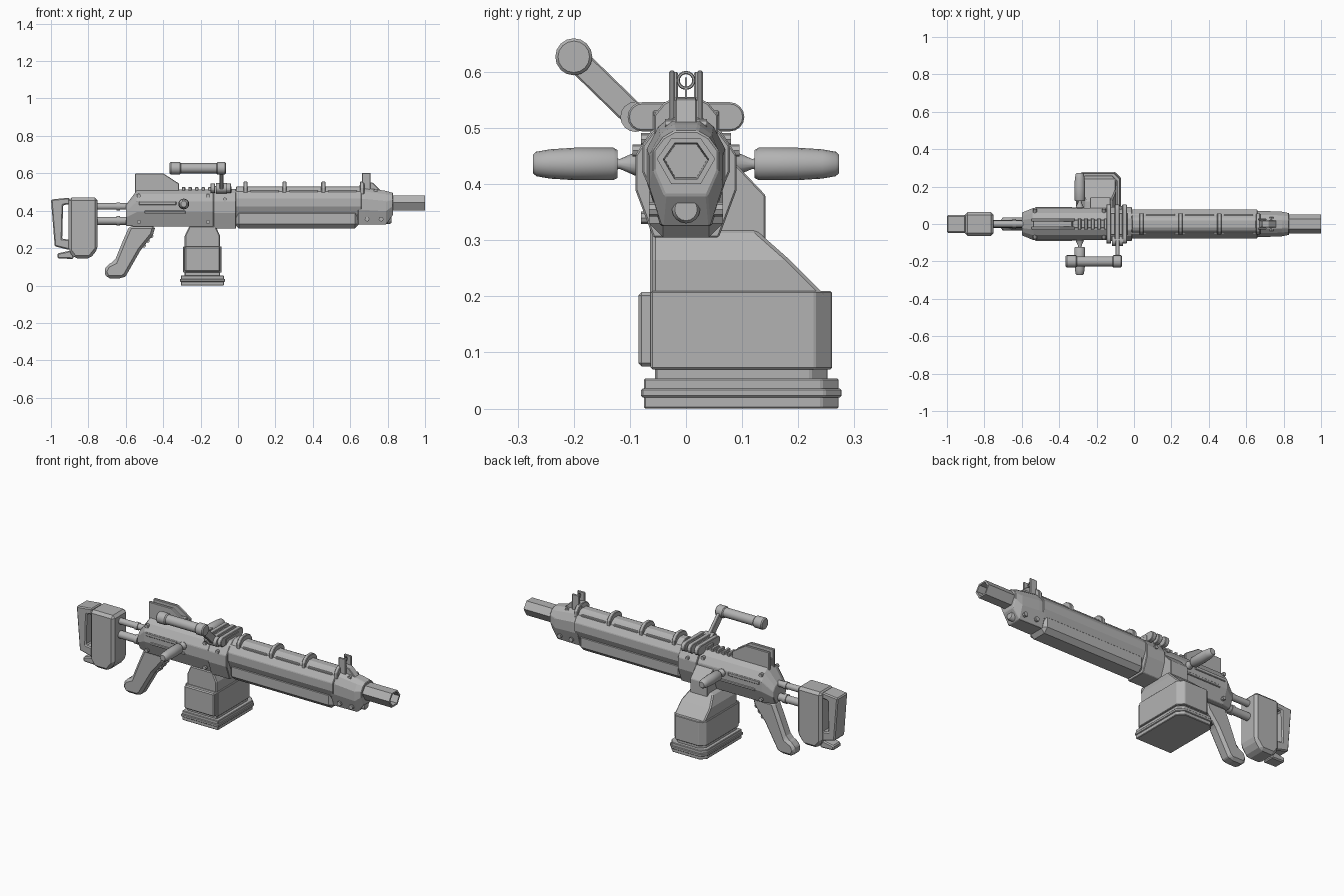
import bpy, bmesh, math
from mathutils import Vector

if "Cube" in bpy.data.objects:
    bpy.data.objects.remove(bpy.data.objects["Cube"])

# One plain grey material for everything
GREY = (.45, .45, .45, 1)
grey = bpy.data.materials.new("plain grey")
grey.use_nodes = True
grey.diffuse_color = GREY
grey.node_tree.nodes["Principled BSDF"].inputs["Base Color"].default_value = GREY

SIDES = (-1, 1)
FINE, SOFT, ROUND = .003, .006, .015


def loft(name, rings, bevel=None, smooth=False):
    """Skin a list of matching point rings and cap both ends."""
    bm = bmesh.new()
    rows = [[bm.verts.new(point) for point in ring] for ring in rings]
    for near, far in zip(rows, rows[1:]):
        for i in range(len(near)):
            bm.faces.new((near[i - 1], near[i], far[i], far[i - 1]))
    bm.faces.new(rows[0])
    bm.faces.new(rows[-1])
    bmesh.ops.recalc_face_normals(bm, faces=bm.faces)
    mesh = bpy.data.meshes.new(name)
    bm.to_mesh(mesh)
    bm.free()
    mesh.materials.append(grey)
    part = bpy.data.objects.new(name, mesh)
    bpy.context.collection.objects.link(part)
    if bevel:
        modifier = part.modifiers.new("Bevel", "BEVEL")
        modifier.width = bevel
        modifier.limit_method = "ANGLE"
    if smooth:
        bpy.ops.object.select_all(action="DESELECT")
        part.select_set(True)
        bpy.context.view_layer.objects.active = part
        bpy.ops.object.shade_smooth_by_angle(angle=math.radians(35))
    return part


def box(name, x, y, z, bevel=FINE):
    """Box between limits given for each axis."""
    corners = [(x[0], y[0]), (x[1], y[0]), (x[1], y[1]), (x[0], y[1])]
    return loft(name, [[(a, b, height) for a, b in corners] for height in z], bevel)


def plate(name, outline, y, bevel=FINE):
    """Side outline in x and z, given thickness across y."""
    return loft(name, [[(a, depth, b) for a, b in outline] for depth in y], bevel)


def rod(name, start, end, radius, profile=((0, 1), (1, 1)), sides=16):
    """Round part; the profile holds (fraction along, radius factor) pairs."""
    start, end = Vector(start), Vector(end)
    u = (end - start).orthogonal().normalized()
    v = (end - start).normalized().cross(u)
    spokes = [u * math.cos(turn) + v * math.sin(turn)
              for turn in (math.tau * i / sides for i in range(sides))]
    return loft(name, [[start.lerp(end, along) + spoke * radius * factor for spoke in spokes]
                       for along, factor in profile], smooth=True)


def mirrored(x, half):
    """Close a half section across the centre plane at position x."""
    return [(x, y, z) for y, z in half] + [(x, -y, z) for y, z in reversed(half)]


def shell(x, width, top, bottom):
    """Faceted housing section: narrow roof, sloped shoulders, tapered belly."""
    tall = top - bottom
    return mirrored(x, [(width * .35, top), (width * .7, top - tall * .1),
                        (width, top - tall * .3), (width, top - tall * .6),
                        (width * .65, bottom)])


def bar(name, start, end, width, top, bottom, bevel=FINE):
    """Straight length of the faceted housing section."""
    return loft(name, [shell(x, width, top, bottom) for x in (start, end)], bevel)


def bolt(name, x, z, reach, radius=.011):
    """Bolt running through the body, showing on both sides."""
    rod(name, (x, -reach, z), (x, reach, z), radius, sides=8)


# Receiver
loft("receiver", [shell(-.6, width=.06, top=.43, bottom=.32),
                  shell(-.54, width=.085, top=.51, bottom=.315),
                  shell(-.13, width=.085, top=.51, bottom=.315)], FINE)
bar("receiver_front", -.13, -.01, width=.09, top=.515, bottom=.305)
for side in SIDES:
    box("receiver_strip", x=(-.53, -.33), y=(side * .08, side * .09), z=(.43, .45))
    box("receiver_panel", x=(-.5, -.28), y=(side * .07, side * .088), z=(.385, .4))
for x in (-.53, -.16):
    bolt("receiver_upper_bolt", x, z=.48, reach=.08)
    bolt("receiver_lower_bolt", x, z=.34, reach=.08)
bolt("receiver_front_bolt", x=-.07, z=.46, reach=.095)

# Rear sight and top rail
sight_outline = [(-.55, .49), (-.55, .6), (-.4, .6), (-.315, .545), (-.315, .49)]
for side in SIDES:
    plate("rear_sight_plate", sight_outline, y=(side * .014, side * .03))
box("rear_sight_floor", x=(-.54, -.33), y=(-.02, .02), z=(.49, .55))
box("top_rail", x=(-.33, -.13), y=(-.022, .022), z=(.49, .513))
for i in range(5):
    x = -.3 + i * .035
    box("rail_tooth", x=(x, x + .018), y=(-.03, .03), z=(.5, .527))

# Latch bars across the top, with round ends
for x in (-.135, -.09, -.05):
    arc = [math.pi * (i / 8 - .5) for i in range(9)]
    half = [(.078 + .026 * math.cos(turn), .52 + .026 * math.sin(turn)) for turn in arc]
    loft("latch_bar", [mirrored(x + shift * .013, half) for shift in SIDES], FINE)
box("latch_core", x=(-.135, -.035), y=(-.06, .06), z=(.49, .532))

# Carry handle on its swung arm
hub, elbow = Vector((-.088, -.2, .627)), Vector((-.088, -.09, .52))
rod("carry_handle", hub - Vector((.27, 0, 0)), hub, radius=.027)
for name, x, length in (("carry_handle_cap", -.365, .06), ("carry_handle_hub", -.115, .05)):
    rod(name, (x, hub.y, hub.z), (x + length, hub.y, hub.z), radius=.033,
        profile=((0, .85), (.1, 1), (.9, 1), (1, .85)))
across = (elbow - hub).cross(Vector((1, 0, 0))).normalized() * .022
thick = Vector((.01, 0, 0))
loft("carry_handle_arm", [[end + across + thick, end - across + thick,
                           end - across - thick, end + across - thick]
                          for end in (hub, elbow)], FINE)
rod("carry_handle_pivot", elbow - thick * 3, elbow + thick * 3, radius=.027)

# Side handles with tapered necks
for side in SIDES:
    x, z = -.29, .436
    rod("side_handle_neck", (x, side * .07, z), (x, side * .13, z), radius=.022,
        profile=((0, .8), (.3, 1), (.8, .4), (1, .5)))
    rod("side_handle", (x, side * .122, z), (x, side * .273, z), radius=.029,
        profile=((0, .85), (.05, 1), (.5, 1), (.8, .9), (.96, .75), (1, .55)))


# Magazine
def magazine_layer(name, inset, z, corner=.03):
    """Chamfered slab following the magazine outline."""
    left, right = -.31 + inset, -.07 - inset
    near, far = -.08 + inset, .277 - inset
    outline = [(left, near), (right, near), (right, far - corner),
               (right - corner, far), (left + corner, far), (left, far - corner)]
    loft(name, [[(x, y, height) for x, y in outline] for height in z], FINE)


magazine_layer("magazine_box", inset=.017, z=(.07, .21))
magazine_layer("magazine_waist", inset=.025, z=(.05, .08))
magazine_layer("magazine_base", inset=.005, z=(0, .054))
magazine_layer("magazine_base_band", inset=0, z=(.02, .036))
box("magazine_front_panel", x=(-.285, -.095), y=(-.085, -.05), z=(.075, .208), bevel=SOFT)
loft("magazine_shoulder", [[(-.19 - wide, -.06, z), (-.19 + wide, -.06, z),
                            (-.19 + wide, far, z), (-.19 - wide, far, z)]
                           for wide, far, z in ((.095, .25, .2), (.095, .185, .265), (.07, .125, .318))],
     SOFT)
feed_outline = [(.03, .3), (.142, .3), (.142, .38), (.085, .44), (.03, .44)]
loft("feed_cover", [[(x, y, z) for y, z in feed_outline] for x in (-.235, -.125)], FINE)

# Shroud, handguard and rings
bar("shroud", -.02, .66, width=.078, top=.515, bottom=.36)
bar("upper_tube", -.01, .66, width=.05, top=.53, bottom=.44)
box("handguard", x=(-.02, .65), y=(-.066, .066), z=(.305, .41), bevel=.025)
for i in range(4):
    x = .04 + i * .208
    bar("shroud_ring", x - .011, x + .011, width=.057, top=.555, bottom=.45)
    if i < 3:
        for side in SIDES:
            box("shroud_vent_bar", x=(x + .025, x + .18), y=(side * .04, side * .053), z=(.49, .51))

# Front cap with gas plug
loft("front_cap", [shell(.64, width=.07, top=.522, bottom=.325),
                   shell(.68, width=.07, top=.522, bottom=.325),
                   shell(.79, width=.066, top=.506, bottom=.325),
                   shell(.83, width=.058, top=.495, bottom=.38)], FINE)
rod("gas_plug", (.7, 0, .355), (.82, 0, .355), radius=.025, profile=((0, 1), (.94, 1), (1, .8)))
for x in (.69, .765):
    bolt("cap_bolt", x, z=.355, reach=.066, radius=.013)


# Hollow six-sided barrel
def barrel_ring(x, factor):
    heights = (.041, .004, -.041)
    widths = (.026, .052, .026)
    return mirrored(x, [(y * factor, .441 + z * factor) for y, z in zip(widths, heights)])


loft("barrel", [barrel_ring(.78, 1), barrel_ring(1, 1), barrel_ring(1, .78), barrel_ring(.85, .72)])

# Front sight
plate("front_sight_base", [(.64, .49), (.655, .555), (.72, .55), (.77, .5)], y=(-.02, .02))
for side in SIDES:
    box("front_sight_post", x=(.662, .708), y=(side * .02, side * .03), z=(.5, .603))
bolt("front_sight_screw", x=.735, z=.505, reach=.037)
bpy.ops.mesh.primitive_torus_add(location=(.685, 0, .585), rotation=(0, math.pi / 2, 0),
                                 major_radius=.014, minor_radius=FINE,
                                 major_segments=16, minor_segments=6)
ring = bpy.context.object
ring.name = "front_sight_ring"
ring.data.materials.append(grey)
box("front_sight_bead", x=(.683, .687), y=(-.002, .002), z=(.55, .59), bevel=None)

# Grip with finger ridges
grip_outline = [(-.58, .32), (-.44, .32), (-.455, .27), (-.52, .19), (-.6, .05), (-.62, .038),
                (-.7, .038), (-.718, .075), (-.7, .11), (-.66, .13), (-.615, .24)]
plate("grip", grip_outline, y=(-.036, .036), bevel=ROUND)
for i in range(3):
    bolt("finger_ridge", x=-.463 - i * .02, z=.265 - i * .026, reach=.022)

# Stock rods with collars
for z, radius in ((.423, .018), (.346, .022)):
    rod("stock_rod", (-.77, 0, z), (-.57, 0, z), radius, sides=12)
    rod("stock_rod_collar", (-.65, 0, z), (-.63, 0, z), radius * 1.2, sides=12)

# Stock, butt pad and foot
stock_outline = [(-.905, .47), (-.75, .47), (-.75, .195), (-.79, .145), (-.875, .145), (-.905, .185)]
plate("stock_body", stock_outline, y=(-.064, .064), bevel=ROUND)
pad_outline = [(-1, .46), (-.9, .47), (-.9, .435), (-.935, .43), (-.94, .25),
               (-.9, .245), (-.9, .19), (-.98, .21)]
plate("butt_pad", pad_outline, y=(-.047, .047), bevel=SOFT)
plate("stock_foot", [(-.965, .145), (-.965, .172), (-.88, .19), (-.88, .142)], y=(-.035, .035), bevel=SOFT)
